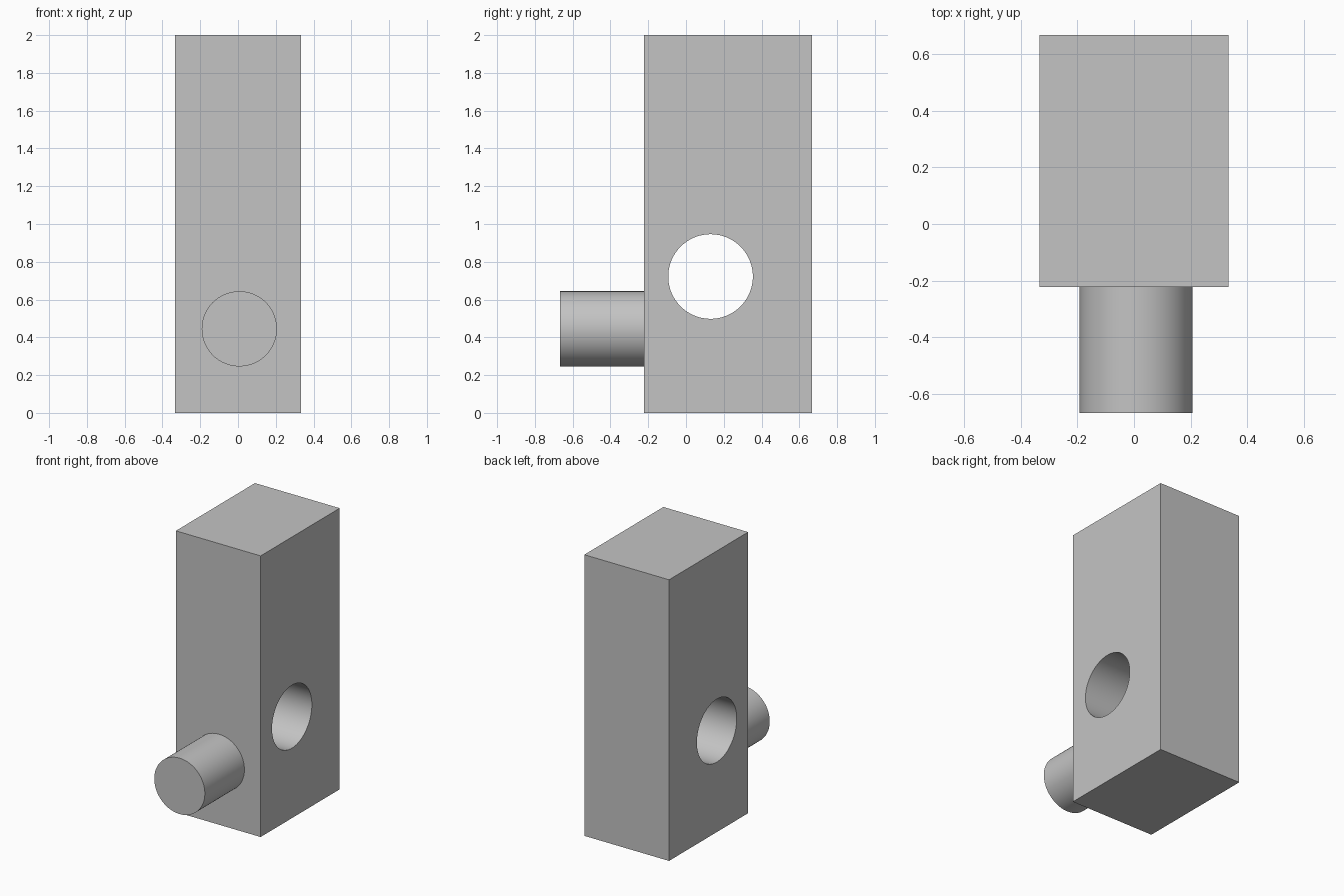
import bpy
from math import pi, radians

default = bpy.data.objects.get("Cube")
if default:
    bpy.data.objects.remove(default, do_unlink=True)

# Single grey material
grey = bpy.data.materials.new("plain grey")
grey.use_nodes = True
colour = (0.55, 0.55, 0.55, 1)
grey.diffuse_color = colour
grey.node_tree.nodes["Principled BSDF"].inputs["Base Color"].default_value = colour


def cylinder(name, radius, depth, location, rotation):
    bpy.ops.mesh.primitive_cylinder_add(vertices=96, radius=radius, depth=depth,
                                        location=location, rotation=rotation)
    obj = bpy.context.object
    obj.name = name
    obj.data.materials.append(grey)
    return obj


def smooth(obj):
    bpy.ops.object.select_all(action="DESELECT")
    obj.select_set(True)
    bpy.context.view_layer.objects.active = obj
    bpy.ops.object.shade_smooth_by_angle(angle=radians(30))


# Upright block
width, front, back, height = 0.667, -0.222, 0.667, 2
bpy.ops.mesh.primitive_cube_add(size=1, location=(0, (front + back) / 2, height / 2))
block = bpy.context.object
block.name = "upright_block"
block.scale = (width, back - front, height)
bpy.ops.object.transform_apply(location=False, rotation=False, scale=True)
block.data.materials.append(grey)

# Round hole through the sides
cutter = cylinder("hole_cutter", 0.224, 1, (0, 0.13, 0.722), (0, pi / 2, 0))
cutter.hide_render = True
hole = block.modifiers.new("side_hole", "BOOLEAN")
hole.operation = "DIFFERENCE"
hole.solver = "EXACT"
hole.object = cutter
bpy.context.view_layer.objects.active = block
bpy.ops.object.modifier_apply(modifier=hole.name)
bpy.data.objects.remove(cutter, do_unlink=True)
smooth(block)

# Peg on the front
tip = -0.667
peg = cylinder("front_peg", 0.199, front - tip, (0.007, (front + tip) / 2, 0.445), (pi / 2, 0, 0))
smooth(peg)
